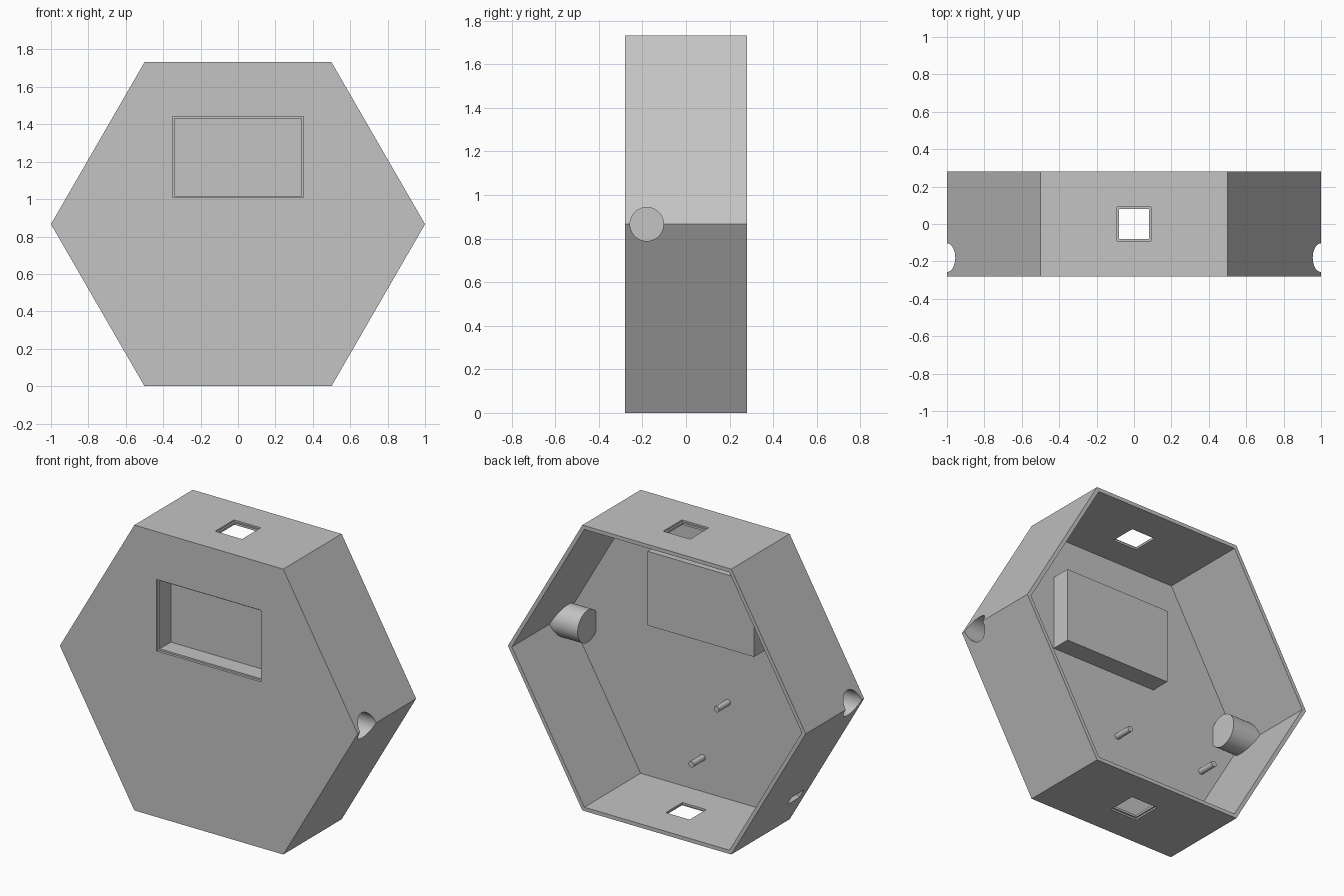
import bpy
import math
from mathutils import Matrix, Vector

cube = bpy.data.objects.get("Cube")
if cube:
    bpy.data.objects.remove(cube, do_unlink=True)

grey = bpy.data.materials.new("light_grey_plastic")
grey.use_nodes = True
COLOR = (0.55, 0.55, 0.55, 1)
grey.diffuse_color = COLOR
grey.node_tree.nodes["Principled BSDF"].inputs["Base Color"].default_value = COLOR

MID = math.sqrt(3) / 2      # height of the hexagon centre
HALF = 0.28                 # half depth of the case
WALL = 0.023
FLOOR = -HALF + 0.02        # inner side of the front plate
SOCKET_Y = -0.18


def rod(name, start, end, radius, sides=48):
    """Cylinder running between two points."""
    a, b = Vector(start), Vector(end)
    turn = (b - a).to_track_quat('Z', 'Y').to_matrix().to_4x4()
    bpy.ops.mesh.primitive_cylinder_add(vertices=sides, radius=radius, depth=(b - a).length)
    ob = bpy.context.object
    ob.name = name
    ob.data.transform(Matrix.Translation((a + b) / 2) @ turn)
    ob.data.materials.append(grey)
    return ob


def hexagon(name, radius, y0, y1):
    """Hexagonal prism along y with points to the left and right."""
    bpy.ops.mesh.primitive_cylinder_add(vertices=6, radius=radius, depth=y1 - y0)
    ob = bpy.context.object
    ob.name = name
    ob.data.transform(Matrix.Translation((0, (y0 + y1) / 2, MID))
                      @ Matrix.Rotation(math.pi / 2, 4, 'X')
                      @ Matrix.Rotation(math.pi / 6, 4, 'Z'))
    ob.data.materials.append(grey)
    return ob


def box(name, low, high, tilt=0):
    """Box between two corners, tilted about its centre in the front plane."""
    low, high = Vector(low), Vector(high)
    bpy.ops.mesh.primitive_cube_add(size=1)
    ob = bpy.context.object
    ob.name = name
    ob.data.transform(Matrix.Translation((low + high) / 2) @ Matrix.Rotation(tilt, 4, 'Y')
                      @ Matrix.Diagonal((*(high - low), 1)))
    ob.data.materials.append(grey)
    return ob


def subtract(target, cutter):
    """Cut one solid out of another and discard the cutter."""
    mod = target.modifiers.new("cut", 'BOOLEAN')
    mod.operation = 'DIFFERENCE'
    mod.solver = 'EXACT'
    mod.object = cutter
    bpy.context.view_layer.objects.active = target
    bpy.ops.object.modifier_apply(modifier=mod.name)
    bpy.data.objects.remove(cutter, do_unlink=True)


# Cavity, leaving room for the inner features
cavity = hexagon("cavity", 1 - WALL / MID, FLOOR, HALF + 0.1)
for side in (-1, 1):
    subtract(cavity, rod("socket_body", (side * 0.785, SOCKET_Y, MID),
                         (side * 1.2, SOCKET_Y, MID), 0.098))
subtract(cavity, box("screen_housing", (-0.358, -0.4, 1.0), (0.358, -0.142, 1.45)))
for x, z in ((-0.1, 0.61), (-0.7, 0.61), (0.07, 0.23)):
    subtract(cavity, rod("mounting_pin", (x, -0.4, z), (x, FLOOR + 0.11, z), 0.018, 20))

# Case with its back open
case = hexagon("hexagonal_case", 1, -HALF, HALF)
subtract(case, cavity)

# Round side sockets
for side in (-1, 1):
    subtract(case, rod("socket_hole", (side * 0.805, SOCKET_Y, MID),
                       (side * 1.3, SOCKET_Y, MID), 0.077))

# Stepped screen recess
subtract(case, box("screen_rim", (-0.35, -0.4, 1.008), (0.35, -0.265, 1.442)))
subtract(case, box("screen_recess", (-0.34, -0.4, 1.018), (0.34, -0.158, 1.432)))

# Stepped square openings at the top and bottom
for z, out in ((0, -1), (2 * MID, 1)):
    near, far = sorted((z - out * 0.01, z + out * 0.1))
    subtract(case, box("square_rim", (-0.09, -0.09, near), (0.09, 0.09, far)))
    subtract(case, box("square_hole", (-0.08, -0.08, z - 0.1), (0.08, 0.08, z + 0.1)))

# Small cable port in the lower sloping wall
subtract(case, box("cable_port", (-0.67, -0.225, 0.18), (-0.57, -0.105, 0.24), math.radians(-30)))

bpy.ops.object.select_all(action='DESELECT')
case.select_set(True)
bpy.context.view_layer.objects.active = case
bpy.ops.object.shade_smooth_by_angle(angle=math.radians(25))
